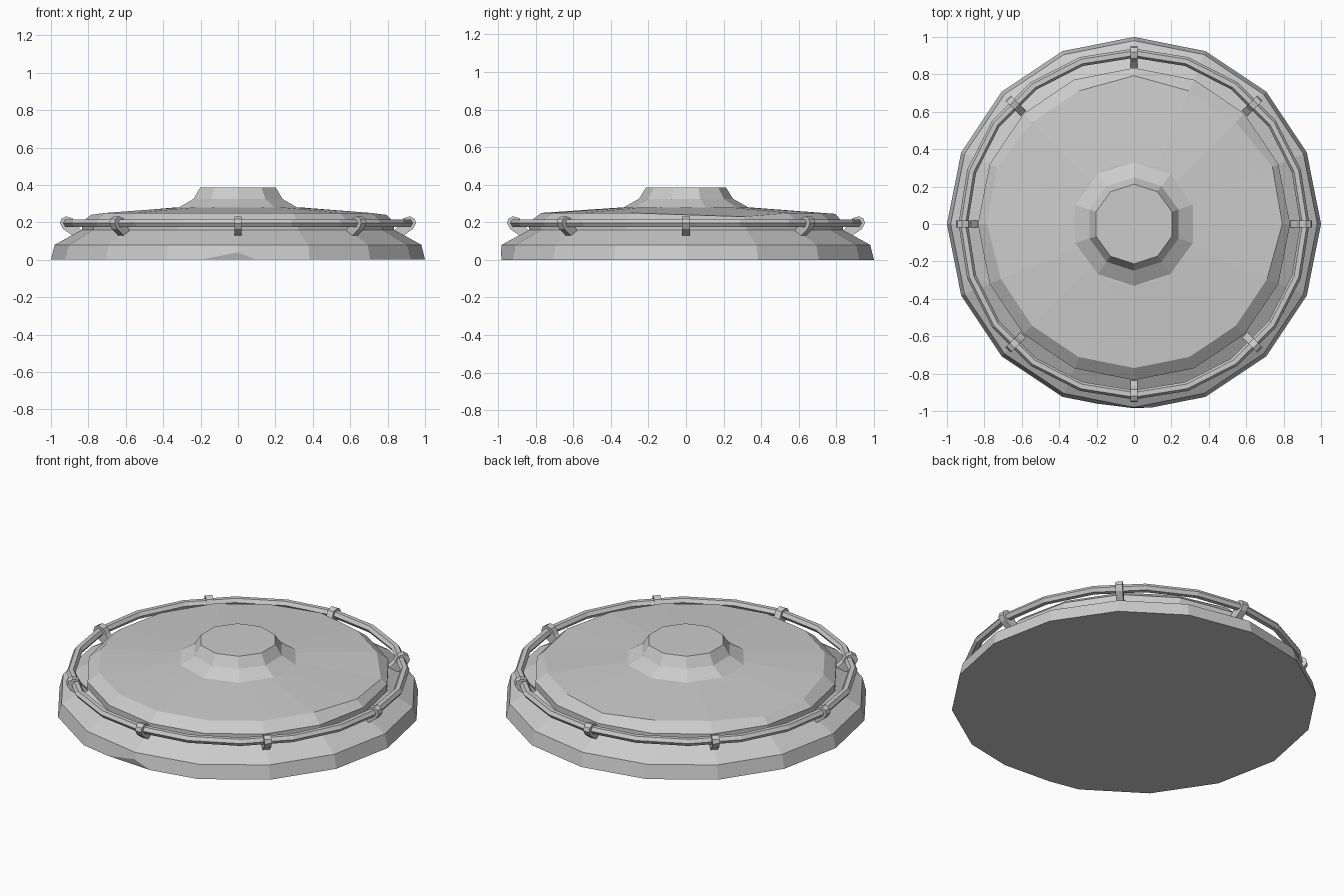
import bpy, bmesh
from math import sin, cos, pi, radians
from mathutils import Matrix

if "Cube" in bpy.data.objects:
    bpy.data.objects.remove(bpy.data.objects["Cube"], do_unlink=True)

grey = bpy.data.materials.new("plain grey")
grey.use_nodes = True
colour = (0.6, 0.6, 0.6, 1)
grey.diffuse_color = colour
grey.node_tree.nodes["Principled BSDF"].inputs["Base Color"].default_value = colour


def finish(bm, name):
    bmesh.ops.recalc_face_normals(bm, faces=bm.faces)
    mesh = bpy.data.meshes.new(name)
    bm.to_mesh(mesh)
    bm.free()
    mesh.materials.append(grey)
    obj = bpy.data.objects.new(name, mesh)
    bpy.context.collection.objects.link(obj)
    return obj


def lathe(bm, profile, sides, start=0.0, closed=False):
    """Spin (radius, height) points into rings joined by flat quads."""
    rings = []
    for r, z in profile:
        angles = [start + 2 * pi * i / sides for i in range(sides)]
        rings.append([bm.verts.new((r * cos(a), r * sin(a), z)) for a in angles])
    pairs = list(zip(rings, rings[1:]))
    if closed:
        pairs.append((rings[-1], rings[0]))
    for low, high in pairs:
        for i in range(sides):
            j = (i + 1) % sides
            bm.faces.new((low[i], low[j], high[j], high[i]))
    return rings


# Body: broad faceted disc with a skirt, a waist and a shallow dome
bm = bmesh.new()
rings = lathe(bm, [(1, 0), (0.98, 0.08), (0.835, 0.16), (0.835, 0.2),
                   (0.77, 0.25), (0.33, 0.28)], 16)
bottom = bm.faces.new(rings[0][::-1])
bm.faces.new(rings[-1])

# Worn places on the edge of the dome: (corner, radius scale, drop)
for i, scale, drop in [(0, 1.03, 0.01), (1, 1.04, 0.02), (4, 1.03, 0.005),
                       (7, 1.03, 0.015), (8, 1.02, 0.01)]:
    v = rings[4][i].co
    v.x *= scale
    v.y *= scale
    v.z -= drop

# Chip in the lower front edge
front = rings[0][12]
ends = []
for neighbour, fac in ((rings[0][11], 0.52), (rings[0][13], 0.26)):
    edge = bm.edges.get((front, neighbour))
    ends.append(bmesh.utils.edge_split(edge, front, fac)[1])
bmesh.utils.face_split(bottom, ends[0], ends[1])
front.co.y = -0.985
front.co.z = 0.04
finish(bm, "body")

# Hub: raised ten-sided cap in the middle
bm = bmesh.new()
rings = lathe(bm, [(0.345, 0.272), (0.25, 0.325), (0.213, 0.385)], 10, pi / 2)
bm.faces.new(rings[0][::-1])
bm.faces.new(rings[-1])
finish(bm, "hub")

# Rail: thin six-sided tube around the waist
bm = bmesh.new()
section = [(0.913 + 0.025 * cos(k * pi / 3), 0.196 + 0.023 * sin(k * pi / 3))
           for k in range(6)]
lathe(bm, section, 20, pi / 2, closed=True)
finish(bm, "rail")

# Clips: eight brackets gripping the rail and reaching down to the body
outline = [(0.885, 0.222), (0.92, 0.232), (0.945, 0.218), (0.952, 0.195),
           (0.935, 0.165), (0.875, 0.122), (0.83, 0.15), (0.865, 0.185)]
for n in range(8):
    bm = bmesh.new()
    sides = [[bm.verts.new((r, y, z)) for r, z in outline] for y in (-0.02, 0.02)]
    bm.faces.new(sides[0])
    bm.faces.new(sides[1][::-1])
    for i in range(len(outline)):
        j = (i + 1) % len(outline)
        bm.faces.new((sides[0][i], sides[0][j], sides[1][j], sides[1][i]))
    bmesh.ops.rotate(bm, verts=bm.verts, cent=(0, 0, 0),
                     matrix=Matrix.Rotation(radians(45 * n), 3, 'Z'))
    finish(bm, f"rail_clip_{n + 1}")
